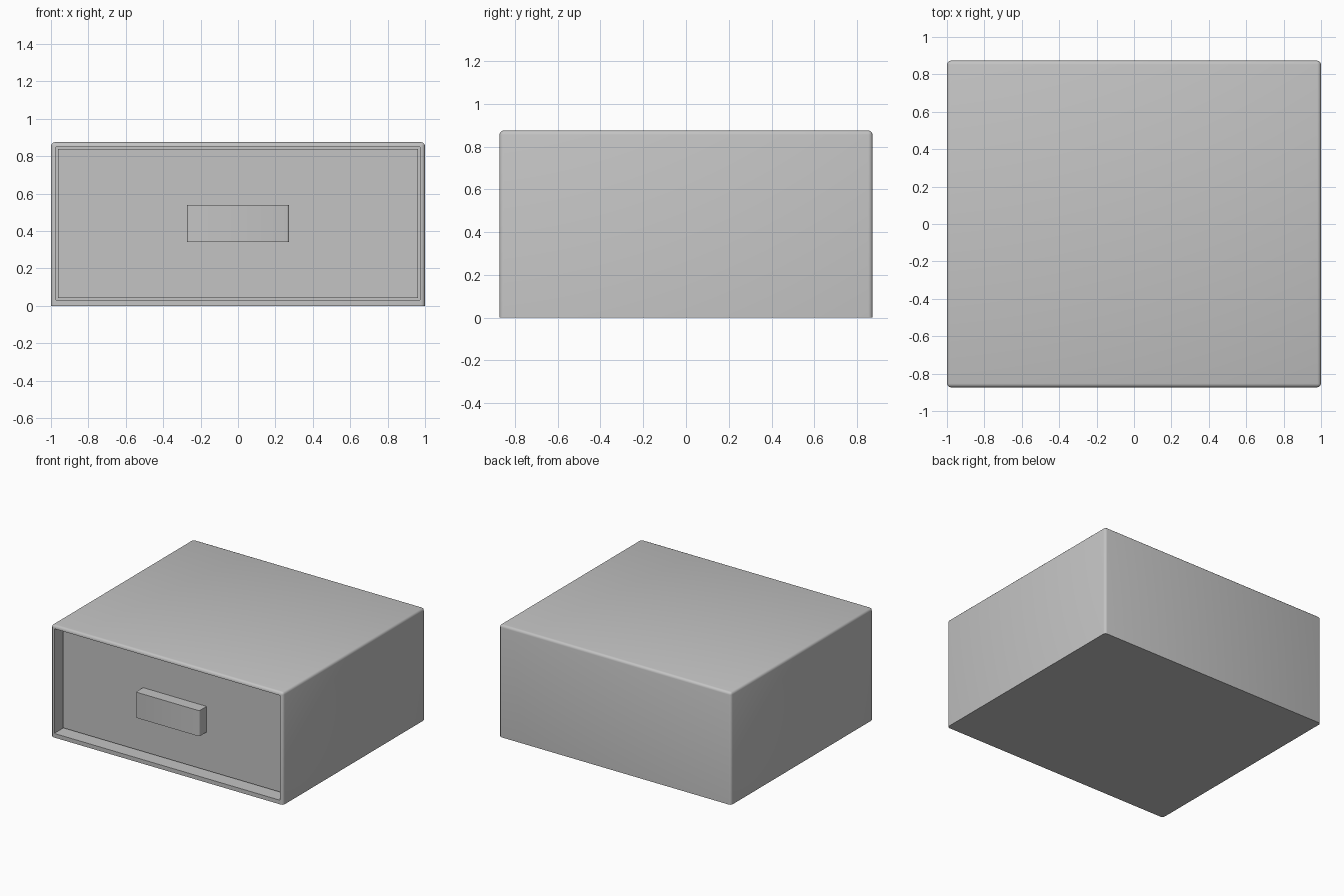
import bpy
import bmesh
import math

old = bpy.data.objects.get("Cube")
if old:
    bpy.data.objects.remove(old, do_unlink=True)

grey = bpy.data.materials.new("plain grey")
grey.use_nodes = True
colour = (0.55, 0.55, 0.55, 1)
grey.diffuse_color = colour
grey.node_tree.nodes["Principled BSDF"].inputs["Base Color"].default_value = colour

FRONT, BACK, TOP = -0.873, 0.873, 0.875
PANEL = FRONT + 0.095      # plane of the recessed drawer front


def box(name, low, high, bevel=0.0, segments=3, edge_rule=None, opening=None):
    """Box between two corners, with chosen edges rounded and an optional front opening."""
    bm = bmesh.new()
    bmesh.ops.create_cube(bm, size=1)
    for v in bm.verts:
        v.co = [(a + b) / 2 + c * (b - a) for a, b, c in zip(low, high, v.co)]
    if edge_rule:
        edges = [e for e in bm.edges if edge_rule(*(v.co for v in e.verts))]
        bmesh.ops.bevel(bm, geom=edges, offset=bevel, segments=segments,
                        profile=0.5, affect='EDGES')
    if opening:
        # Inset the front face to the opening, then push it back
        face = min(bm.faces, key=lambda f: f.calc_center_median().y - f.calc_area())
        face = min((f for f in bm.faces if f.normal.y < -0.99), key=lambda f: -f.calc_area())
        bmesh.ops.inset_individual(bm, faces=[face], thickness=0.005)
        half, bottom, top, depth = opening
        for v in face.verts:
            v.co.x = math.copysign(half, v.co.x)
            v.co.z = top if v.co.z > (bottom + top) / 2 else bottom
        pushed = bmesh.ops.extrude_discrete_faces(bm, faces=[face])["faces"][0]
        for v in pushed.verts:
            v.co.y += depth
    bmesh.ops.recalc_face_normals(bm, faces=bm.faces)
    mesh = bpy.data.meshes.new(name)
    bm.to_mesh(mesh)
    bm.free()
    mesh.materials.append(grey)
    obj = bpy.data.objects.new(name, mesh)
    bpy.context.collection.objects.link(obj)
    bpy.ops.object.select_all(action='DESELECT')
    obj.select_set(True)
    bpy.context.view_layer.objects.active = obj
    bpy.ops.object.shade_smooth_by_angle(angle=math.radians(35))
    return obj


# Case: every edge rounded except those around the base
box("case", (-1, FRONT, 0), (1, BACK, TOP), bevel=0.02,
    edge_rule=lambda a, b: max(a.z, b.z) > 0.01,
    opening=(0.973, 0.032, 0.848, 0.13))

# Drawer front, set back in the opening with a narrow gap all round
box("drawer_front", (-0.963, PANEL, 0.042), (0.963, PANEL + 0.04, 0.838))

# Pull handle with its outer upright edges rounded
box("handle", (-0.274, FRONT + 0.005, 0.34), (0.274, PANEL + 0.005, 0.54), bevel=0.014,
    edge_rule=lambda a, b: abs(a.z - b.z) > 0.1 and a.y < FRONT + 0.02)
